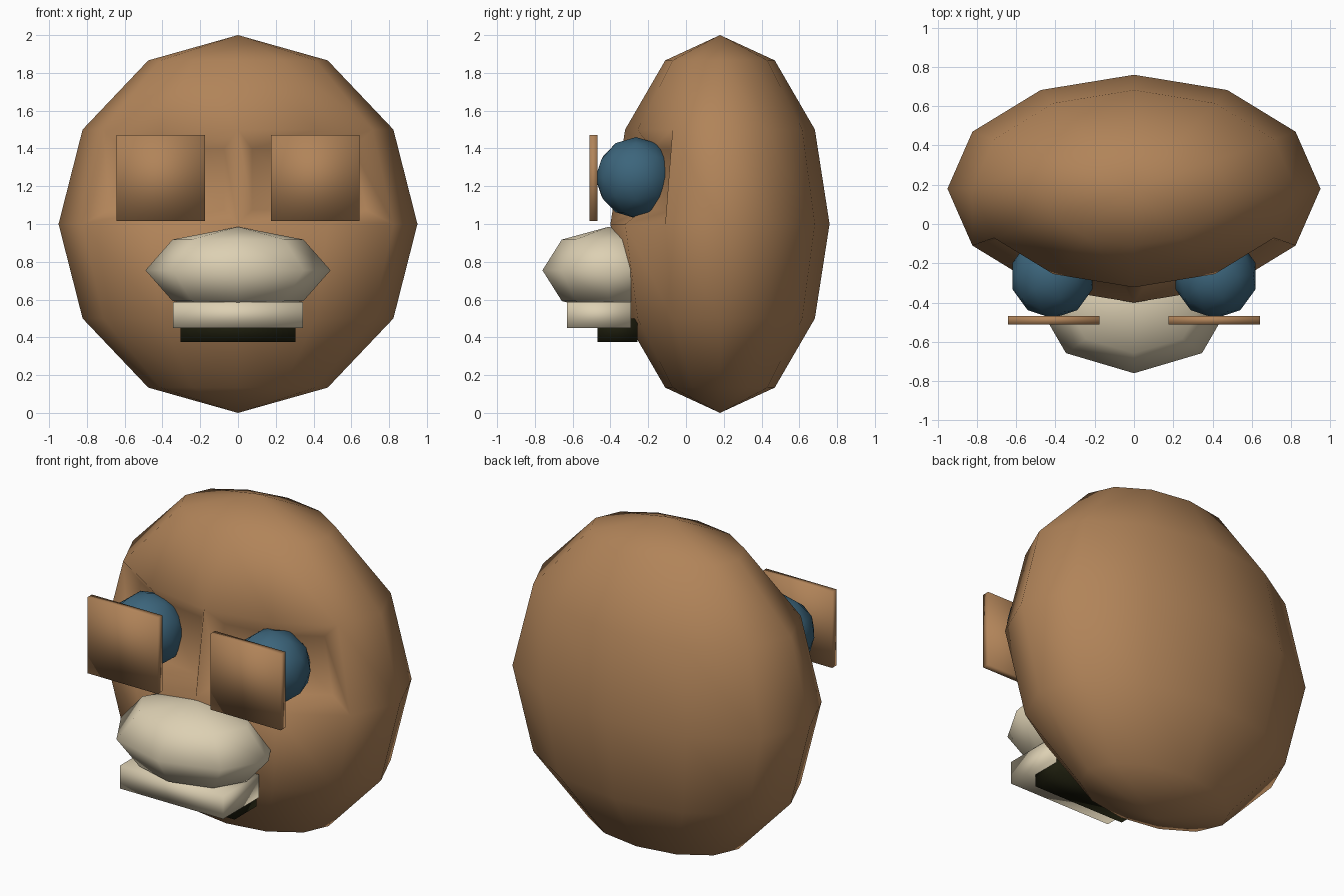
import bpy, bmesh
from mathutils import Matrix, Vector

cube = bpy.data.objects.get("Cube")
if cube:
    bpy.data.objects.remove(cube, do_unlink=True)


def material(name, rgb):
    m = bpy.data.materials.new(name)
    m.use_nodes = True
    m.diffuse_color = (*rgb, 1)
    m.node_tree.nodes["Principled BSDF"].inputs["Base Color"].default_value = (*rgb, 1)
    return m


brown = material("warm brown", (0.44, 0.23, 0.10))
blue = material("deep blue", (0.045, 0.13, 0.20))
cream = material("cream", (0.72, 0.63, 0.45))
dark = material("dark olive", (0.012, 0.012, 0.004))


def finish(name, bm, mat, centre):
    for f in bm.faces:
        f.smooth = True
    me = bpy.data.meshes.new(name)
    bm.to_mesh(me)
    bm.free()
    me.materials.append(mat)
    ob = bpy.data.objects.new(name, me)
    ob.location = centre
    bpy.context.collection.objects.link(ob)
    return ob


def ellipsoid(segments, rings, radii):
    bm = bmesh.new()
    bmesh.ops.create_uvsphere(bm, u_segments=segments, v_segments=rings, radius=1)
    bmesh.ops.scale(bm, vec=radii, verts=bm.verts)
    return bm


def block(name, low, high, mat):
    low, high = Vector(low), Vector(high)
    bm = bmesh.new()
    bmesh.ops.create_cube(bm, size=1, matrix=Matrix.Diagonal((*(high - low), 1)))
    return finish(name, bm, mat, (low + high) / 2)


# Head with a sunken socket on each side of the nose bridge
bm = ellipsoid(12, 6, (0.95, 0.58, 1.0))
for side in (-1, 1):
    socket = []
    for f in bm.faces:
        c = f.calc_center_median()
        if 0.15 < c.z < 0.4 and c.y < -0.25 and 0.05 < c.x * side < 0.75:
            socket.append(f)
    bmesh.ops.inset_region(bm, faces=socket, thickness=0.09, depth=-0.09,
                           use_even_offset=True)
finish("head", bm, brown, (0, 0.18, 1.0))

# Eyes and the square lids in front of them
for side, label in ((1, "left"), (-1, "right")):
    bm = bmesh.new()
    bmesh.ops.create_icosphere(bm, subdivisions=2, radius=0.215)
    finish(label + "_eye", bm, blue, (side * 0.415, -0.265, 1.245))
    inner, outer = side * 0.175, side * 0.642
    block(label + "_eyelid", (min(inner, outer), -0.512, 1.017),
          (max(inner, outer), -0.468, 1.472), brown)

# Muzzle, lip and mouth
finish("muzzle", ellipsoid(8, 4, (0.49, 0.35, 0.23)), cream, (0, -0.41, 0.755))
block("lip", (-0.343, -0.63, 0.45), (0.343, -0.29, 0.587), cream)
block("mouth", (-0.305, -0.468, 0.375), (0.305, -0.258, 0.5), dark)
